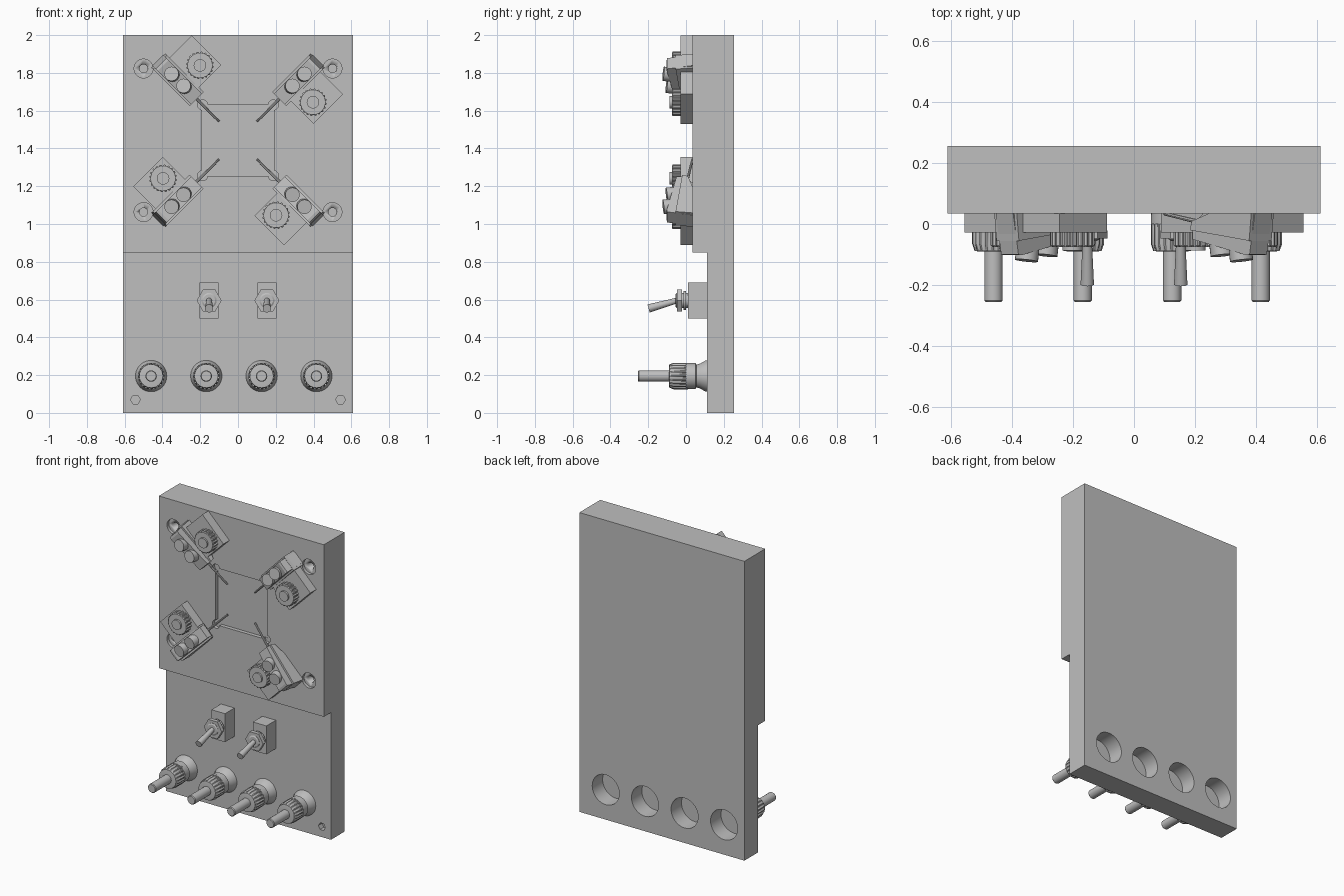
import bpy, bmesh, math
from mathutils import Matrix, Vector

if "Cube" in bpy.data.objects:
    bpy.data.objects.remove(bpy.data.objects["Cube"])

GREY = (0.52, 0.52, 0.52, 1)
grey = bpy.data.materials.new("plain_grey")
grey.use_nodes = True
grey.diffuse_color = GREY
grey.node_tree.nodes["Principled BSDF"].inputs["Base Color"].default_value = GREY


def finish(name, bm, matrix=None):
    if matrix:
        bm.transform(matrix)
    bmesh.ops.recalc_face_normals(bm, faces=bm.faces)
    mesh = bpy.data.meshes.new(name)
    bm.to_mesh(mesh)
    bm.free()
    mesh.materials.append(grey)
    ob = bpy.data.objects.new(name, mesh)
    bpy.context.collection.objects.link(ob)
    return ob


def smooth(ob):
    bpy.ops.object.select_all(action="DESELECT")
    ob.select_set(True)
    bpy.context.view_layer.objects.active = ob
    bpy.ops.object.shade_smooth_by_angle(angle=math.radians(30))


def box(name, x, y, z, matrix=None):
    bm = bmesh.new()
    bmesh.ops.create_cube(bm, size=1)
    for v in bm.verts:
        v.co = [lo + (c + 0.5) * (hi - lo) for c, (lo, hi) in zip(v.co, (x, y, z))]
    return finish(name, bm, matrix)


def extrude_profile(name, points, axis, lo, hi, matrix=None):
    """Prism from 2D points; axis is the index of the extruded direction."""
    bm = bmesh.new()
    rings = []
    for d in (lo, hi):
        ring = []
        for p in points:
            co = list(p)
            co.insert(axis, d)
            ring.append(bm.verts.new(co))
        bm.faces.new(ring)
        rings.append(ring)
    n = len(points)
    for i in range(n):
        j = (i + 1) % n
        bm.faces.new((rings[0][i], rings[0][j], rings[1][j], rings[1][i]))
    return finish(name, bm, matrix)


def turned(name, x, z, profile, sides=32, matrix=None, knurl=()):
    """Round part along y; profile holds (y, radius), knurl lists grooved rings."""
    bm = bmesh.new()
    rings = []
    for k, (y, r) in enumerate(profile):
        ring = []
        for i in range(sides):
            a = math.tau * i / sides
            q = r * 0.91 if k in knurl and i % 4 > 1 else r
            ring.append(bm.verts.new((x + q * math.cos(a), y, z + q * math.sin(a))))
        rings.append(ring)
    for a, b in zip(rings, rings[1:]):
        for i in range(sides):
            j = (i + 1) % sides
            bm.faces.new((a[i], a[j], b[j], b[i]))
    bm.faces.new(rings[0])
    bm.faces.new(rings[-1])
    ob = finish(name, bm, matrix)
    if sides > 8:
        smooth(ob)
    return ob


def rod(name, start, end, r1, r2, matrix=None, sides=20):
    start, end = Vector(start), Vector(end)
    d = end - start
    bm = bmesh.new()
    bmesh.ops.create_cone(bm, cap_ends=True, segments=sides, radius1=r1, radius2=r2, depth=d.length)
    bm.transform(Matrix.Translation((start + end) / 2) @ d.to_track_quat("Z", "Y").to_matrix().to_4x4())
    ob = finish(name, bm, matrix)
    smooth(ob)
    return ob


def cut(target, cutter):
    mod = target.modifiers.new("cut", "BOOLEAN")
    mod.operation = "DIFFERENCE"
    mod.solver = "EXACT"
    mod.object = cutter
    bpy.context.view_layer.objects.active = target
    bpy.ops.object.modifier_apply(modifier=mod.name)
    bpy.data.objects.remove(cutter)


# Stepped housing
FACE, STEP, BACK, MID = 0.035, 0.11, 0.255, 1.443
outline = [(STEP, 0), (BACK, 0), (BACK, 2), (FACE, 2), (FACE, 0.85), (STEP, 0.85)]
housing = extrude_profile("housing", outline, 0, -0.61, 0.61)

# Sample pocket with round corner reliefs
cut(housing, box("pocket_cutter", (-0.19, 0.19), (-0.1, 0.06), (MID - 0.19, MID + 0.19)))
for sx in (-1, 1):
    for sz in (-1, 1):
        cut(housing, turned("relief_cutter", sx * 0.187, MID + sz * 0.187, [(-0.1, 0.027), (0.059, 0.027)], 24))
        # Counterbored fixing holes
        cut(housing, turned("bore_cutter", sx * 0.5, MID + sz * 0.38, [(-0.1, 0.05), (0.055, 0.05)]))
        cut(housing, turned("hole_cutter", sx * 0.5, MID + sz * 0.38, [(-0.1, 0.022), (0.12, 0.022)], 20))
    cut(housing, turned("hex_cutter", sx * 0.543, 0.07, [(0, 0.026), (0.15, 0.026)], 6))

# Binding posts and their rear wells
for i, x in enumerate((-0.46, -0.168, 0.125, 0.415)):
    cut(housing, turned("well_cutter", x, 0.2, [(0.145, 0.1), (0.4, 0.1)], 40))
    turned(f"post_collar_{i}", x, 0.195,
           [(0.12, 0.083), (0.105, 0.083), (0.075, 0.066), (0.055, 0.06), (0.05, 0.068), (0, 0.07)], 40)
    turned(f"post_knob_{i}", x, 0.195,
           [(0.01, 0.07), (-0.065, 0.07), (-0.088, 0.062), (-0.09, 0.048)], 80, knurl=(0, 1))
    turned(f"post_pin_{i}", x, 0.195, [(-0.08, 0.03), (-0.25, 0.03), (-0.255, 0.026)], 24)

# Toggle switches
for side, x in (("right", -0.153), ("left", 0.153)):
    box(f"{side}_switch_body", (x - 0.05, x + 0.05), (0.01, 0.115), (0.5, 0.69))
    turned(f"{side}_switch_bushing", x, 0.595, [(0.02, 0.04), (-0.05, 0.04), (-0.055, 0.032)], 24)
    turned(f"{side}_switch_washer", x, 0.595, [(0, 0.05), (-0.012, 0.05)], 24)
    turned(f"{side}_switch_nut", x, 0.595, [(-0.022, 0.066), (-0.048, 0.066)], 6)
    rod(f"{side}_switch_lever", (x, -0.03, 0.6), (x, -0.198, 0.553), 0.014, 0.022)

# Four clamp stations turned about the pocket: local x points inward, z sideways
clamp = [(-0.6, FACE), (-0.575, -0.1), (-0.56, -0.102), (-0.31, -0.05), (-0.31, -0.005), (-0.36, FACE)]
for i in range(4):
    turn = Matrix.Translation((0, 0, MID)) @ Matrix.Rotation(math.radians(45 - 90 * i), 4, "Y")
    box(f"station_base_{i}", (-0.565, -0.344), (-0.028, FACE), (0, 0.22), turn)
    turned(f"station_knob_{i}", -0.423, 0.138, [(-0.025, 0.073), (-0.07, 0.073), (-0.075, 0.066)],
           80, turn, knurl=(0, 1))
    turned(f"station_knob_cap_{i}", -0.423, 0.138, [(-0.07, 0.033), (-0.087, 0.033)], 24, turn)
    extrude_profile(f"clamp_{i}", clamp, 2, -0.04, 0.04, turn)
    jaw = [(-0.595, FACE), (-0.585, -0.055), (-0.31, -0.02), (-0.32, 0.01), (-0.4, FACE)]
    extrude_profile(f"clamp_jaw_{i}", jaw, 2, -0.052, 0.052, turn)
    for j, (u, y) in enumerate(((-0.49, -0.085), (-0.4, -0.068))):
        rod(f"clamp_screw_{i}_{j}", (u, y + 0.02, 0), (u - 0.008, y - 0.035, 0), 0.038, 0.038, turn, 24)
    rod(f"probe_{i}", (-0.34, 0, 0), (-0.142, 0.034, 0), 0.008, 0.006, turn, 8)
